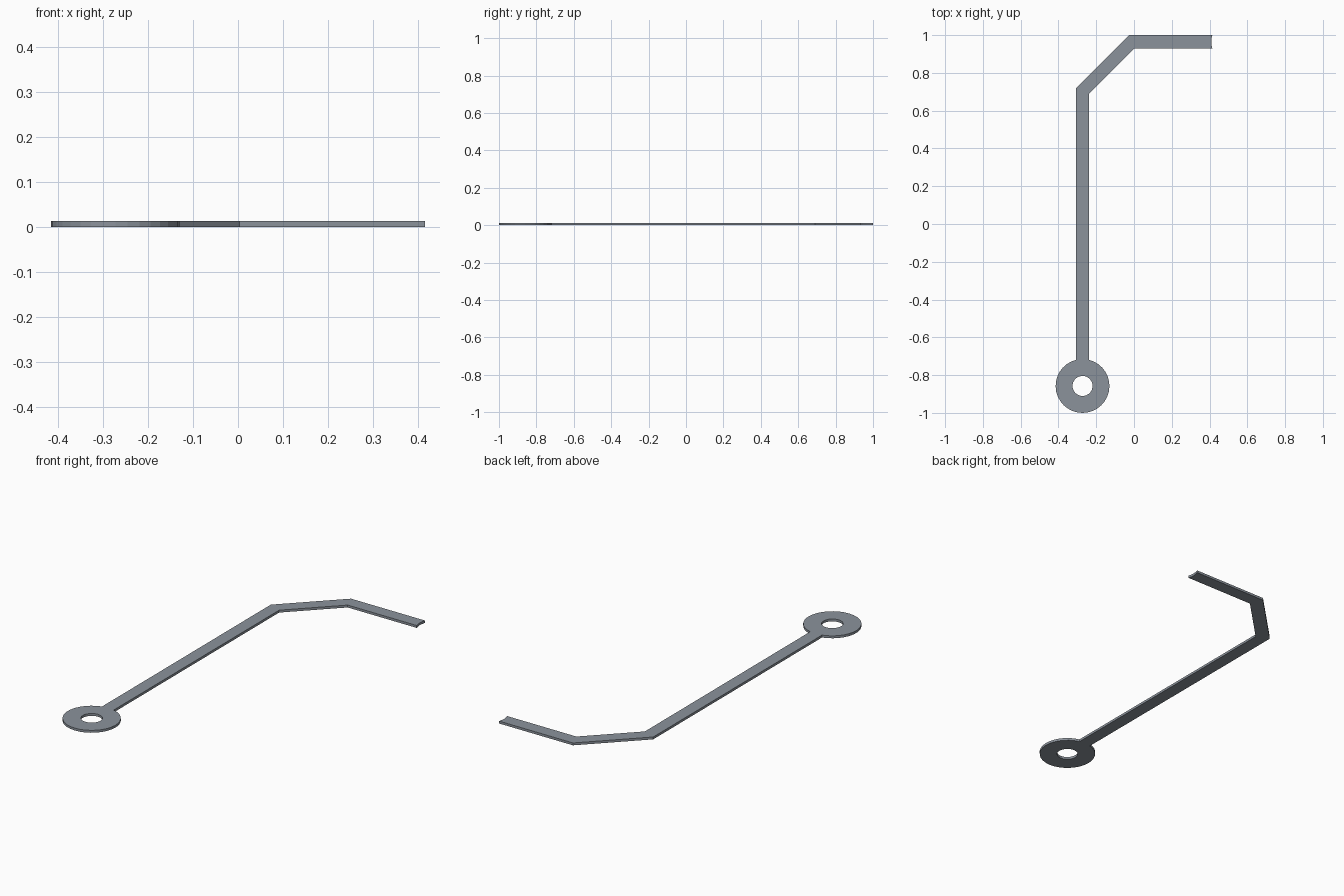
import bpy
from math import sin, cos, pi, asin, sqrt, tan

if "Cube" in bpy.data.objects:
    bpy.data.objects.remove(bpy.data.objects["Cube"])

T = 0.013                       # plate thickness
CX, CY = -0.2725, -0.8575       # eyelet centre
R, HOLE = 0.1425, 0.053         # eyelet radii
NOTCH = 0.11                    # radius of the shallow hollow in the tip
H = 0.035                       # half width of the bar
M = H * tan(pi / 8)             # mitre offset at the 45 degree bends


def arc(cx, cy, r, a0, a1, n):
    return [(cx + r * cos(a0 + (a1 - a0) * i / n),
             cy + r * sin(a0 + (a1 - a0) * i / n)) for i in range(n + 1)]


def add_loop(curve, pts):
    s = curve.splines.new('POLY')
    s.points.add(len(pts) - 1)
    for p, (x, y) in zip(s.points, pts):
        p.co = (x, y, 0, 1)
    s.use_cyclic_u = True


# Bar centreline: straight stem, diagonal, then horizontal end
bend1 = (CX, 0.704)
bend2 = (CX + 0.965 - 0.704, 0.965)
tip_x = 0.415
w = asin(H / R)
v = asin(H / NOTCH)

# Outer outline: eyelet rim, inner side, hollow tip, outer side
outline = arc(CX, CY, R, pi / 2 + w, 2.5 * pi - w, 30)
outline += [(bend1[0] + H, bend1[1] - M), (bend2[0] + M, bend2[1] - H)]
notch_x = tip_x + sqrt(NOTCH**2 - H**2)
outline += arc(notch_x, bend2[1], NOTCH, pi + v, pi - v, 4)
outline += [(bend2[0] - M, bend2[1] + H), (bend1[0] - H, bend1[1] + M)]

# Filled, extruded profile with the eyelet hole
curve = bpy.data.curves.new("hook_rod", 'CURVE')
curve.dimensions = '2D'
curve.fill_mode = 'BOTH'
curve.extrude = T / 2
add_loop(curve, outline)
add_loop(curve, arc(CX, CY, HOLE, 0, 2 * pi, 32)[:-1])
rod = bpy.data.objects.new("hook_rod", curve)
rod.location.z = T / 2
bpy.context.collection.objects.link(rod)

# Turn into a mesh with flat facets
bpy.context.view_layer.objects.active = rod
rod.select_set(True)
bpy.ops.object.convert(target='MESH')
bpy.ops.object.shade_flat()

# Dark steel colour
steel = bpy.data.materials.new("dark_steel")
steel.diffuse_color = (0.26, 0.29, 0.33, 1)
steel.use_nodes = True
steel.node_tree.nodes["Principled BSDF"].inputs["Base Color"].default_value = steel.diffuse_color
bpy.context.object.data.materials.append(steel)
